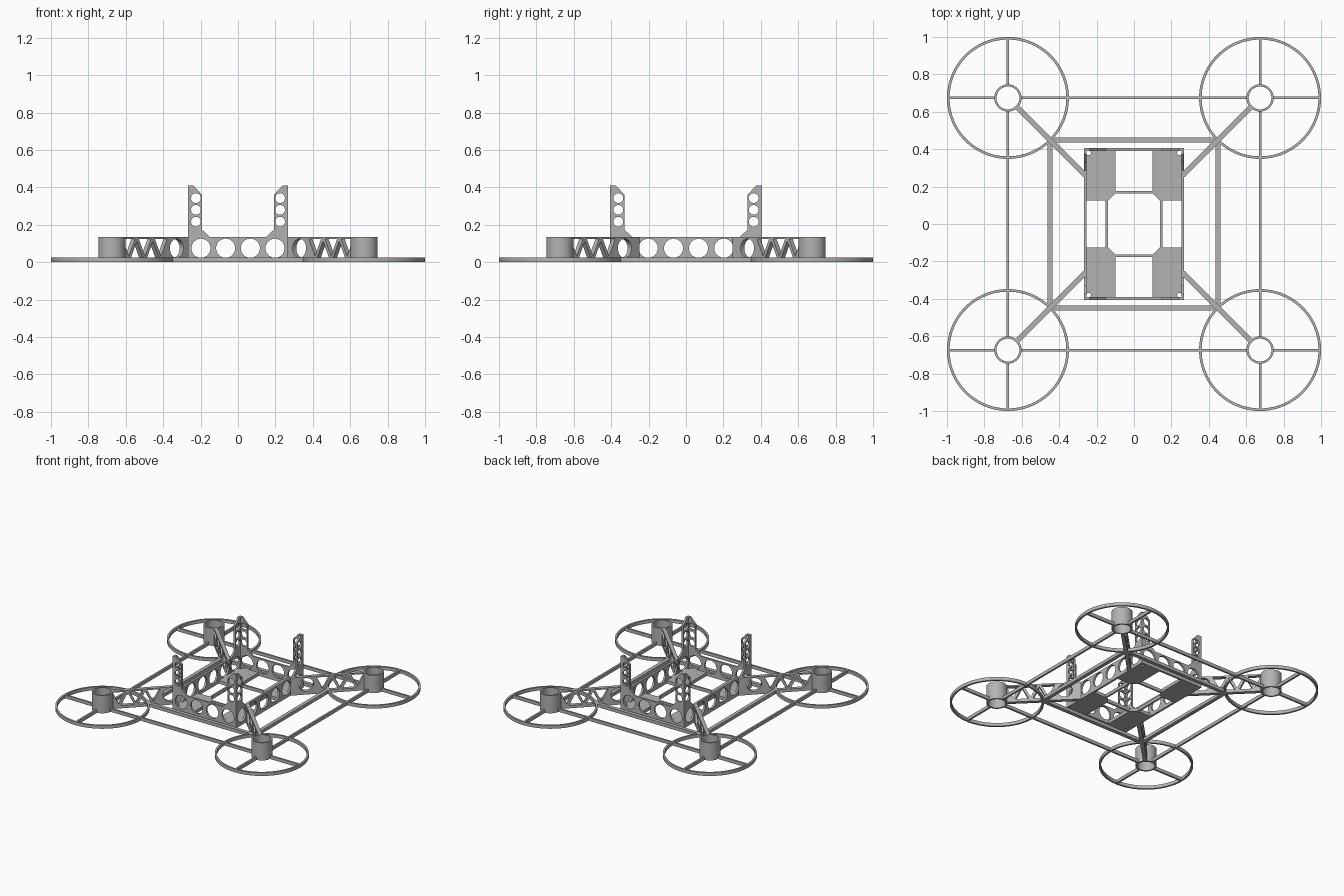
import bpy, math
from mathutils import Matrix, Vector

if "Cube" in bpy.data.objects:
    bpy.data.objects.remove(bpy.data.objects["Cube"])

grey = bpy.data.materials.new("matte grey")
grey.diffuse_color = (0.45, 0.45, 0.45, 1)
grey.use_nodes = True
grey.node_tree.nodes["Principled BSDF"].inputs["Base Color"].default_value = grey.diffuse_color

HUB = 0.674          # rotor centre offset on both axes
BW, BD = 0.268, 0.405  # body half width / half depth
H = 0.135            # wall, arm and hub height
T = 0.025            # thickness of the flat ground level parts
WALL = 0.015


def circle(cx, cy, r, n=48):
    return [(cx + r * math.cos(2 * math.pi * i / n), cy + r * math.sin(2 * math.pi * i / n)) for i in range(n)]


def rect(x0, y0, x1, y1):
    return [(x0, y0), (x1, y0), (x1, y1), (x0, y1)]


def plate(name, loops, thick, origin=(0, 0, 0), u=(1, 0, 0), v=(0, 1, 0)):
    """Flat plate with holes: first loop is the outline, the others are holes.
    The plate is centred on the origin plane spanned by u and v."""
    cu = bpy.data.curves.new(name, 'CURVE')
    cu.dimensions = '2D'
    cu.fill_mode = 'BOTH'
    cu.extrude = thick / 2
    for pts in loops:
        sp = cu.splines.new('POLY')
        sp.points.add(len(pts) - 1)
        for p, (a, b) in zip(sp.points, pts):
            p.co = (a, b, 0, 1)
        sp.use_cyclic_u = True
    tmp = bpy.data.objects.new(name + "_curve", cu)
    bpy.context.collection.objects.link(tmp)
    bpy.context.view_layer.update()
    me = bpy.data.meshes.new_from_object(tmp.evaluated_get(bpy.context.evaluated_depsgraph_get()))
    bpy.data.objects.remove(tmp)
    bpy.data.curves.remove(cu)
    u, v = Vector(u).normalized(), Vector(v).normalized()
    m = Matrix((u, v, u.cross(v))).transposed().to_4x4()
    m.translation = Vector(origin)
    me.transform(m)
    me.name = name
    me.materials.clear()
    me.materials.append(grey)
    ob = bpy.data.objects.new(name, me)
    bpy.context.collection.objects.link(ob)
    bpy.ops.object.select_all(action='DESELECT')
    ob.select_set(True)
    bpy.context.view_layer.objects.active = ob
    bpy.ops.object.shade_smooth_by_angle(angle=math.radians(30))
    return ob


def bar(name, x0, y0, x1, y1):
    return plate(name, [rect(x0, y0, x1, y1)], T, (0, 0, T / 2))


def inset_triangle(a, b, c, w):
    """Shrink a triangle so every side moves inward by w."""
    a, b, c = Vector(a), Vector(b), Vector(c)
    la, lb, lc = (b - c).length, (c - a).length, (a - b).length
    s = la + lb + lc
    mid = (a * la + b * lb + c * lc) / s
    area = abs((b - a).x * (c - a).y - (b - a).y * (c - a).x) / 2
    k = 1 - w / (2 * area / s)
    return [tuple(mid + (p - mid) * k) for p in (a, b, c)]


# body walls: low panel with round holes and a tall corner post at each end
def wall_loops(w, holes):
    half = [(w, 0), (w, 0.41), (w - 0.03, 0.41), (w - 0.075, 0.362),
            (w - 0.075, 0.175), (w - 0.118, H)]
    loops = [half + [(-x, z) for x, z in reversed(half)]]
    for s in (-1, 1):
        loops += [circle(s * x, 0.075, 0.051) for x in holes]
        loops += [circle(s * (w - 0.043), z, 0.026, 32) for z in (0.217, 0.28, 0.343)]
    return loops


for s, n in ((-1, "front"), (1, "back")):
    plate(n + "_wall", wall_loops(BW, (0.066, 0.198)), WALL,
          (0, s * (BD - WALL / 2), 0), (1, 0, 0), (0, 0, 1))
for s, n in ((-1, "left"), (1, "right")):
    plate(n + "_wall", wall_loops(BD, (0.067, 0.202, 0.335)), WALL,
          (s * (BW - WALL / 2), 0, 0), (0, 1, 0), (0, 0, 1))

# floor plate with octagonal centre opening, four side openings, screw holes
ox, oy, c = 0.14, 0.164, 0.04
octagon = [(ox, oy - c), (ox - c, oy), (c - ox, oy), (-ox, oy - c),
           (-ox, c - oy), (c - ox, -oy), (ox - c, -oy), (ox, c - oy)]
floor = [rect(-BW, -BD, BW, BD), octagon]
for s in (-1, 1):
    floor.append(rect(-0.098, s * 0.177, 0.098, s * 0.391))
    floor.append(rect(s * 0.153, -0.126, s * 0.255, 0.126))
    floor += [circle(s * 0.244, t * 0.381, 0.0135, 24) for t in (-1, 1)]
plate("floor_plate", floor, T, (0, 0, T / 2))

# square brace around the body
Q, q = 0.449, 0.014
for s in (-1, 1):
    bar("brace_bar_x", -Q - q, s * Q - q, Q + q, s * Q + q)
    bar("brace_bar_y", s * Q - q, -Q, s * Q + q, Q)

# long rods joining neighbouring hubs
r = 0.007
for s in (-1, 1):
    bar("tie_rod_x", -HUB + 0.066, s * HUB - r, HUB - 0.066, s * HUB + r)
    bar("tie_rod_y", s * HUB - r, -HUB + 0.066, s * HUB + r, HUB - 0.066)

# truss arm profile: one round hole near the body, zigzag towards the hub
R2 = math.sqrt(2)
d0, d1 = BW * R2 - 0.012, HUB * R2 - 0.066
t0, t1, steps = 0.535, 0.90, 6
node = [(t0 + (t1 - t0) * i / steps, 0.013 if i % 2 else H - 0.002) for i in range(steps + 1)]
arm = [rect(d0, 0, d1, H), circle(0.338 * R2, 0.075, 0.051)]
arm += [inset_triangle(node[i], node[i + 1], node[i + 2], 0.009) for i in range(steps - 1)]

# rotor units: hub tube, guard ring, outer spokes and arm, on all four corners
for sx in (-1, 1):
    for sy in (-1, 1):
        n = ("back" if sy > 0 else "front") + ("_right" if sx > 0 else "_left")
        cx, cy = sx * HUB, sy * HUB
        plate(n + "_hub", [circle(0, 0, 0.073), circle(0, 0, 0.061)], H, (cx, cy, H / 2))
        plate(n + "_guard_ring", [circle(0, 0, 0.326, 96), circle(0, 0, 0.312, 96)], T, (cx, cy, T / 2))
        bar(n + "_spoke_x", cx + sx * 0.066, cy - r, cx + sx * 0.318, cy + r)
        bar(n + "_spoke_y", cx - r, cy + sy * 0.066, cx + r, cy + sy * 0.318)
        plate(n + "_arm", arm, 0.028, (0, 0, 0), (sx, sy, 0), (0, 0, 1))
